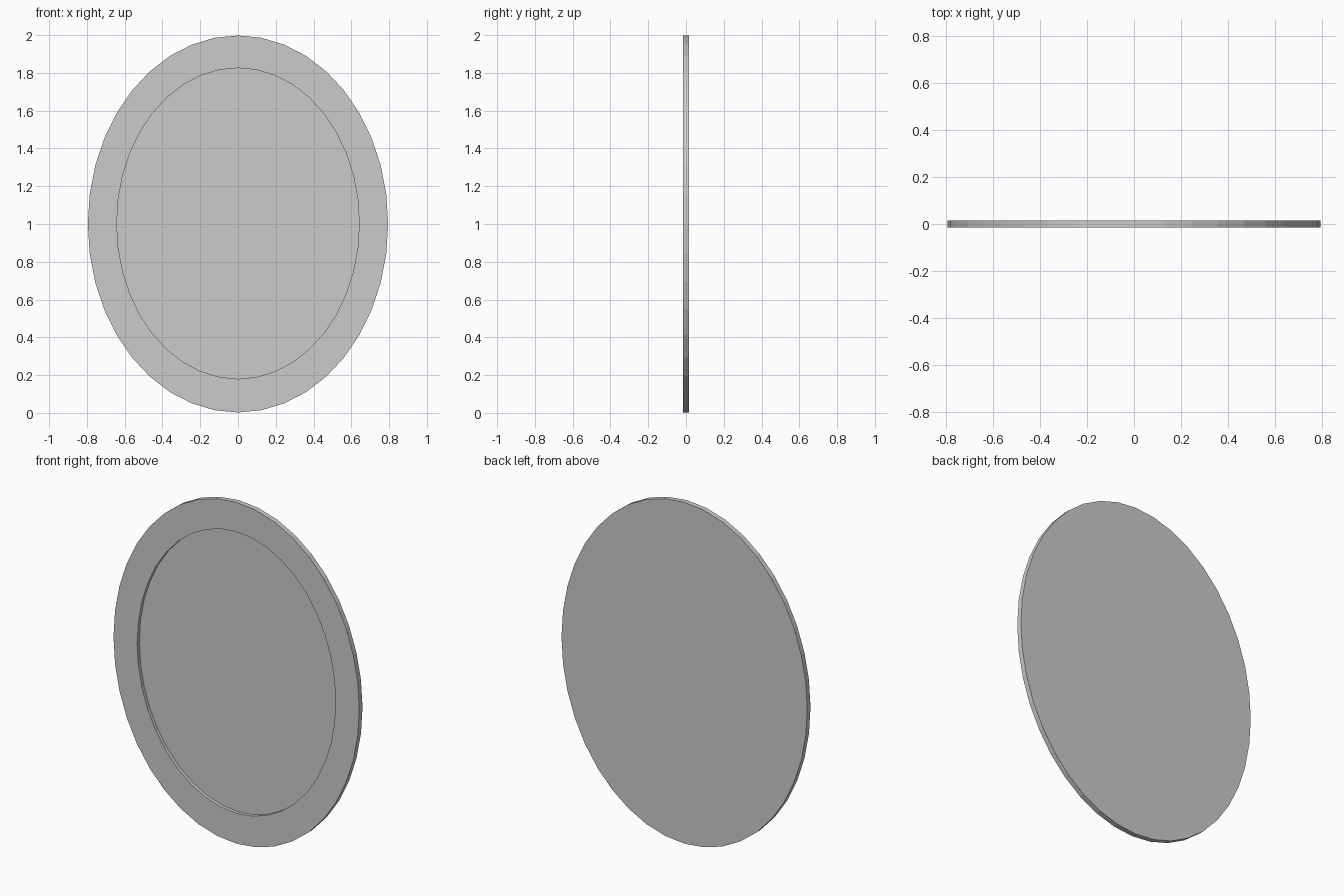
import bpy, bmesh
from math import sin, cos, tau

if "Cube" in bpy.data.objects:
    bpy.data.objects.remove(bpy.data.objects["Cube"])

SIDES = 40
CZ = 1.0
HALF = 0.015      # half thickness
RECESS = 0.005    # y of the mirror surface behind the front rim... set below


def ring(bm, rx, rz, y, cz=CZ):
    return [bm.verts.new((rx * sin(tau * i / SIDES), y, cz + rz * cos(tau * i / SIDES)))
            for i in range(SIDES)]


def bridge(bm, a, b):
    for i in range(SIDES):
        j = (i + 1) % SIDES
        bm.faces.new((a[i], a[j], b[j], b[i]))


def finish(bm, name):
    mesh = bpy.data.meshes.new(name)
    bm.to_mesh(mesh)
    bm.free()
    obj = bpy.data.objects.new(name, mesh)
    bpy.context.collection.objects.link(obj)
    return obj


# oval frame: closed back, outer edge, front rim and recess wall
bm = bmesh.new()
back = ring(bm, 0.795, 0.998, HALF)
front = ring(bm, 0.795, 0.998, -HALF)
lip = ring(bm, 0.642, 0.823, -HALF, 1.003)
seat = ring(bm, 0.642, 0.823, RECESS, 1.003)
bm.faces.new(back)
for a, b in ((back, front), (front, lip), (lip, seat)):
    bridge(bm, a, b)
bmesh.ops.recalc_face_normals(bm, faces=bm.faces)
# make the back cap look towards +y, flipping the whole shell if needed
bm.faces.ensure_lookup_table()
bm.normal_update()
if bm.faces[0].normal.y < 0:
    bmesh.ops.reverse_faces(bm, faces=bm.faces)
finish(bm, "mirror_frame")

# oval mirror pane set into the frame
bm = bmesh.new()
pane = bm.faces.new(ring(bm, 0.642, 0.823, RECESS, 1.003))
bm.normal_update()
if pane.normal.y > 0:
    pane.normal_flip()
glass = finish(bm, "mirror_glass")
mat = bpy.data.materials.new("glass_grey")
mat.diffuse_color = (0.9, 0.9, 0.9, 1)
mat.use_nodes = True
mat.node_tree.nodes["Principled BSDF"].inputs["Base Color"].default_value = mat.diffuse_color
glass.data.materials.append(mat)
